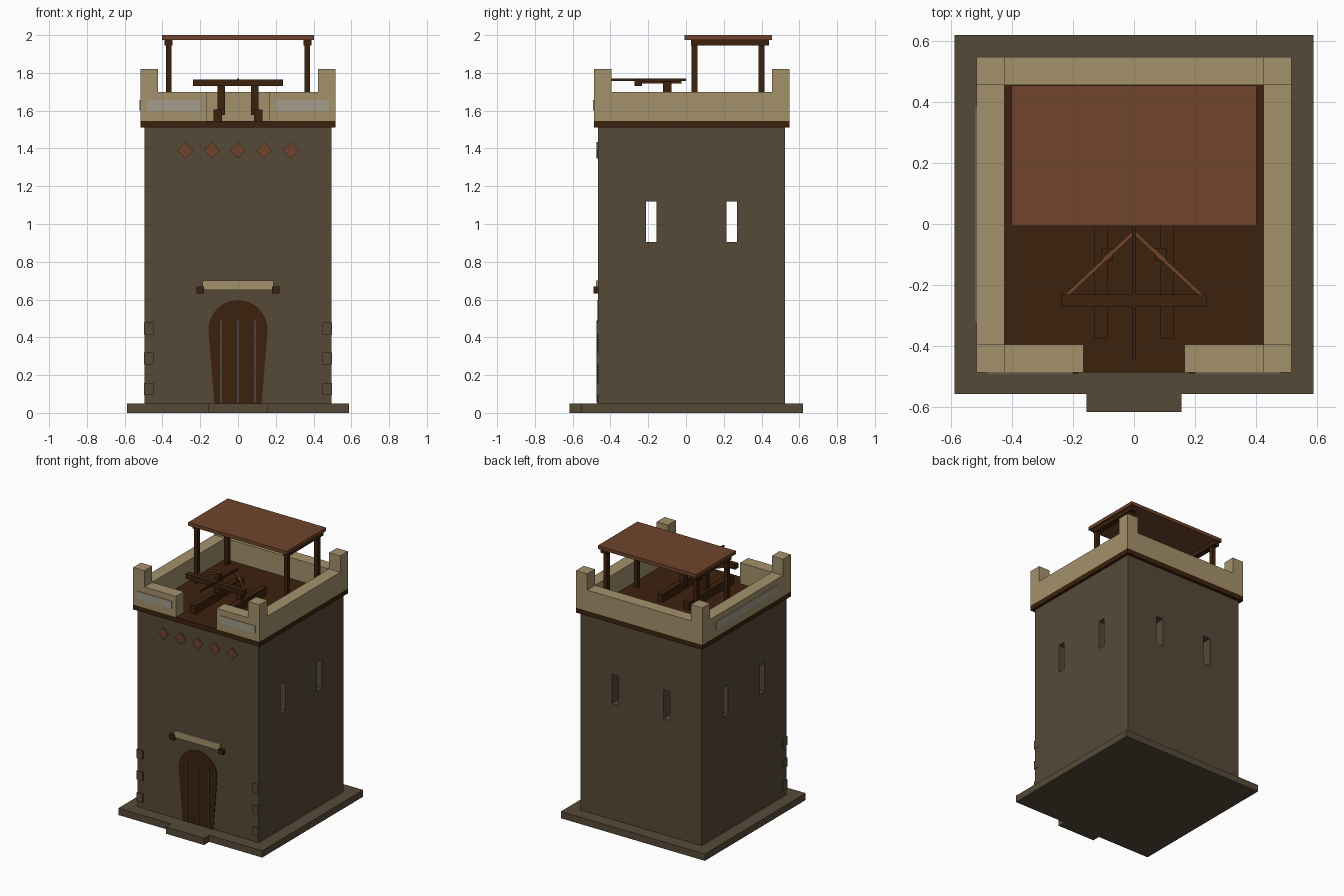
import bpy, bmesh, math
from mathutils import Vector

if "Cube" in bpy.data.objects:
    bpy.data.objects.remove(bpy.data.objects["Cube"])


def mat(name, r, g, b):
    def lin(c):
        c /= 255
        return c / 12.92 if c <= 0.04045 else ((c + 0.055) / 1.055) ** 2.4
    m = bpy.data.materials.new(name)
    m.diffuse_color = (lin(r), lin(g), lin(b), 1)
    m.use_nodes = True
    m.node_tree.nodes["Principled BSDF"].inputs["Base Color"].default_value = m.diffuse_color
    return m


STONE = mat("dark_stone", 86, 74, 57)
SAND = mat("sandstone", 164, 145, 108)
ROOF = mat("red_brown", 112, 68, 44)
WOOD = mat("dark_wood", 60, 33, 13)
PANEL = mat("pale_grey", 163, 156, 139)
IRON = mat("iron_grey", 76, 68, 62)


def finish(name, bm, m):
    bmesh.ops.recalc_face_normals(bm, faces=bm.faces)
    me = bpy.data.meshes.new(name)
    bm.to_mesh(me)
    bm.free()
    if m:
        me.materials.append(m)
    ob = bpy.data.objects.new(name, me)
    bpy.context.collection.objects.link(ob)
    return ob


def box(name, x, y, z, m=None):
    """Box from (min, max) ranges."""
    bm = bmesh.new()
    bmesh.ops.create_cube(bm, size=1)
    for v in bm.verts:
        v.co = [r[0] if c < 0 else r[1] for c, r in zip(v.co, (x, y, z))]
    return finish(name, bm, m)


def pair(name, x, y, z, m):
    """Box and its mirror image across x = 0."""
    box(name + "_right", x, y, z, m)
    box(name + "_left", (-x[1], -x[0]), y, z, m)


def plate(name, pts, y0, y1, m):
    """Outline in x, z extruded along y."""
    bm = bmesh.new()
    f = bm.faces.new([bm.verts.new((x, y0, z)) for x, z in pts])
    r = bmesh.ops.extrude_face_region(bm, geom=[f])
    for v in r["geom"]:
        if isinstance(v, bmesh.types.BMVert):
            v.co.y = y1
    return finish(name, bm, m)


def cut(ob, cutter):
    mod = ob.modifiers.new("cut", "BOOLEAN")
    mod.operation = "DIFFERENCE"
    mod.solver = "EXACT"
    mod.object = cutter
    bpy.context.view_layer.update()
    dg = bpy.context.evaluated_depsgraph_get()
    me = bpy.data.meshes.new_from_object(ob.evaluated_get(dg))
    ob.modifiers.clear()
    ob.data = me
    bpy.data.objects.remove(cutter)


# Base and doorstep
box("base", (-0.588, 0.588), (-0.557, 0.62), (0, 0.05), STONE)
box("doorstep", (-0.155, 0.155), (-0.617, -0.557), (0, 0.05), STONE)

# Hollow tower with slits through the sides and the back
tower = box("tower", (-0.495, 0.495), (-0.465, 0.525), (0.05, 1.51), STONE)
cut(tower, box("cavity", (-0.4, 0.4), (-0.37, 0.43), (0.1, 1.46)))
for c in (-0.183, 0.243):
    cut(tower, box("side_slit", (-0.6, 0.6), (c - 0.028, c + 0.028), (0.905, 1.12)))
for c in (-0.21, 0.21):
    cut(tower, box("back_slit", (c - 0.028, c + 0.028), (0.4, 0.6), (0.905, 1.12)))

# Corner stones
for i, z in enumerate((0.095, 0.255, 0.415)):
    pair(f"corner_stone_{i}", (0.448, 0.497), (-0.474, -0.42), (z, z + 0.064), STONE)

# Arched door with iron strips
arch = [(-0.125, 0.05), (0.125, 0.05)]
arch += [(0.157 * math.cos(math.pi * i / 16), 0.44 + 0.157 * math.sin(math.pi * i / 16))
         for i in range(17)]
plate("door", arch, -0.44, -0.469, WOOD)
for x in (-0.09, 0, 0.09):
    box("door_strip", (x - 0.004, x + 0.004), (-0.473, -0.468), (0.055, 0.49), IRON)

# Lintel above the door
box("lintel", (-0.187, 0.187), (-0.477, -0.44), (0.65, 0.70), SAND)
pair("lintel_bracket", (0.181, 0.22), (-0.491, -0.44), (0.632, 0.668), WOOD)

# Diamond ornaments
for i in range(-2, 3):
    x, s = i * 0.14, 0.043
    plate("diamond", [(x - s, 1.39), (x, 1.39 - s), (x + s, 1.39), (x, 1.39 + s)],
          -0.45, -0.474, ROOF)

# Deck and parapet
X, XI, YF, YFI, YB, YBI = 0.516, 0.424, -0.487, -0.395, 0.547, 0.456
box("deck", (-X, X), (YF, YB), (1.51, 1.546), WOOD)
WZ = (1.546, 1.70)
box("parapet_back", (-X, X), (YBI, YB), WZ, SAND)
pair("parapet_side", (XI, X), (YF, YBI), WZ, SAND)
pair("parapet_front", (0.166, XI), (YF, YFI), WZ, SAND)
for n, y in (("front", (YF, YFI)), ("back", (YBI, YB))):
    pair("merlon_" + n, (XI, X), y, (1.70, 1.82), SAND)

# Pale inset panels on the front and the left side
pair("front_panel", (0.2, 0.482), (-0.492, -0.485), (1.602, 1.656), PANEL)
box("left_panel", (-0.521, -0.514), (-0.325, 0.39), (1.602, 1.656), PANEL)

# Canopy
box("canopy_roof", (-0.402, 0.402), (-0.007, 0.455), (1.975, 2.0), ROOF)
pair("canopy_beam", (0.347, 0.39), (0.027, 0.44), (1.945, 1.975), WOOD)
for n, y in (("front", 0.045), ("back", 0.4)):
    pair("canopy_post_" + n, (0.353, 0.382), (y - 0.015, y + 0.015), (1.546, 1.945), WOOD)

# Mounted crossbow: rails, uprights, bow, bolt, strings
pair("mount_rail", (0.086, 0.129), (-0.375, 0.15), (1.546, 1.606), WOOD)
pair("mount_upright", (0.07, 0.109), (-0.121, -0.078), (1.576, 1.755), WOOD)
box("bow", (-0.238, 0.238), (-0.273, -0.232), (1.73, 1.765), WOOD)
box("bolt", (-0.006, 0.006), (-0.442, 0.0), (1.757, 1.769), WOOD)
for s in (-1, 1):
    a, b = Vector((s * 0.222, -0.235, 1.75)), Vector((0, -0.027, 1.75))
    bm = bmesh.new()
    bmesh.ops.create_cube(bm, size=1)
    bmesh.ops.scale(bm, vec=(0.012, 0.012, (b - a).length), verts=bm.verts)
    ob = finish("bow_string", bm, ROOF)
    ob.location = (a + b) / 2
    ob.rotation_euler = (b - a).to_track_quat("Z", "Y").to_euler()
